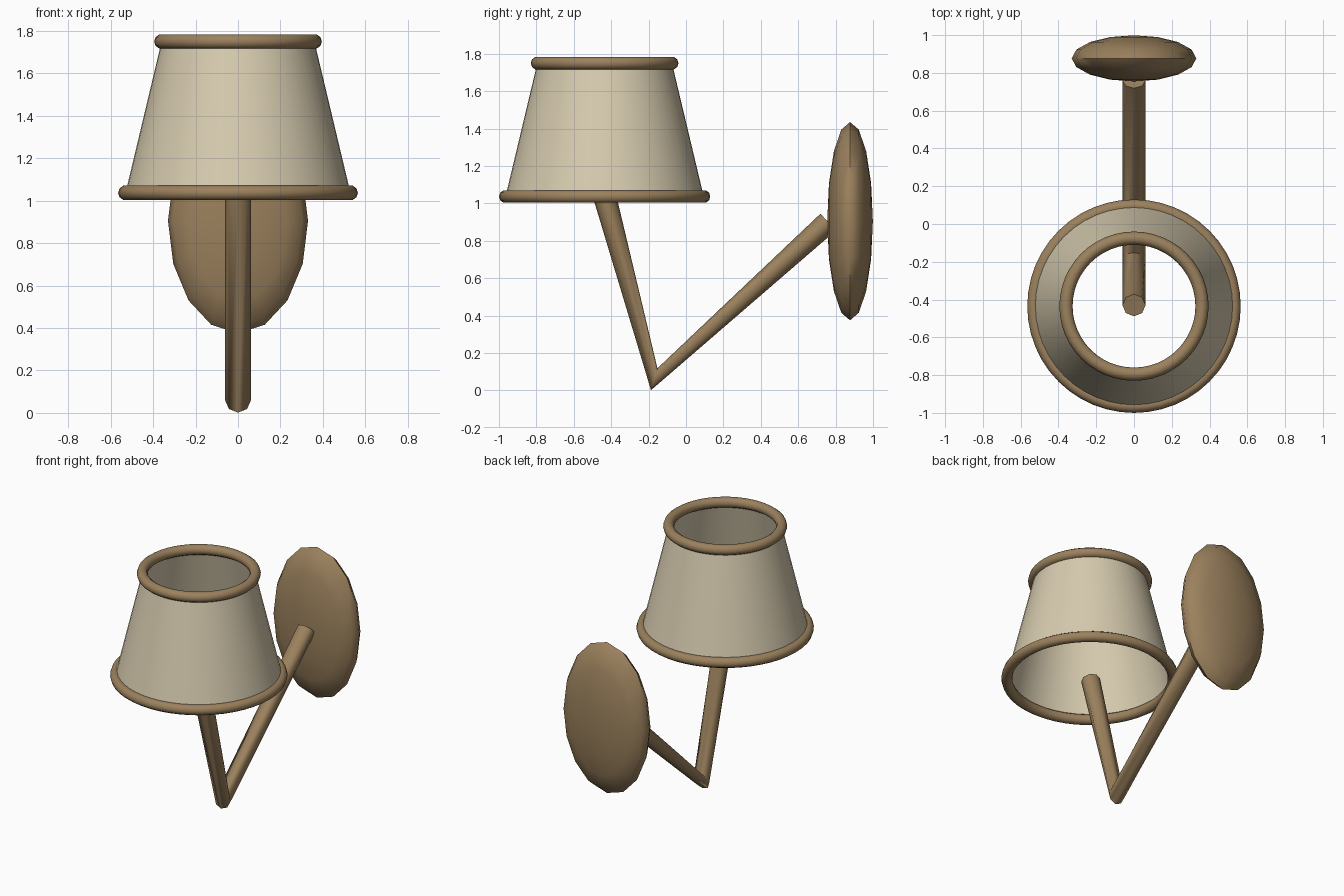
import bpy, bmesh, math
from mathutils import Vector, Matrix

cube = bpy.data.objects.get("Cube")
if cube:
    bpy.data.objects.remove(cube, do_unlink=True)


def material(name, rgb):
    m = bpy.data.materials.new(name)
    m.use_nodes = True
    m.diffuse_color = (*rgb, 1)
    m.node_tree.nodes["Principled BSDF"].inputs["Base Color"].default_value = (*rgb, 1)
    return m


BRASS = material("aged_brass", (0.33, 0.22, 0.11))
CREAM = material("cream_fabric", (0.68, 0.60, 0.43))

SHADE_Y = -0.435
LOW_Z, LOW_R = 1.037, 0.53
TOP_Z, TOP_R = 1.75, 0.36


def finish(obj, name, mat, angle=60):
    obj.name = obj.data.name = name
    obj.data.materials.append(mat)
    bpy.ops.object.select_all(action='DESELECT')
    obj.select_set(True)
    bpy.context.view_layer.objects.active = obj
    bpy.ops.object.shade_smooth_by_angle(angle=math.radians(angle))
    return obj


def from_bmesh(bm, name, mat, angle=60):
    mesh = bpy.data.meshes.new(name)
    bm.to_mesh(mesh)
    bm.free()
    obj = bpy.data.objects.new(name, mesh)
    bpy.context.collection.objects.link(obj)
    return finish(obj, name, mat, angle)


# Open tapered lamp shade
bm = bmesh.new()
bmesh.ops.create_cone(bm, cap_ends=False, segments=48, radius1=LOW_R, radius2=TOP_R,
                      depth=TOP_Z - LOW_Z,
                      matrix=Matrix.Translation((0, SHADE_Y, (LOW_Z + TOP_Z) / 2)))
from_bmesh(bm, "lamp_shade", CREAM)

# Rounded rims at both ends of the shade
for name, z, r in (("lower_rim", LOW_Z, LOW_R), ("upper_rim", TOP_Z, TOP_R)):
    bpy.ops.mesh.primitive_torus_add(location=(0, SHADE_Y, z), major_radius=r,
                                     minor_radius=0.035, major_segments=48,
                                     minor_segments=10)
    finish(bpy.context.object, name, BRASS)

# Bent arm: an eight-sided tube that pinches at the elbow
path = [Vector(p) for p in ((0, -0.43, 1.02), (0, -0.17, 0.06), (0, 0.76, 0.90))]
first = (path[1] - path[0]).normalized()
second = (path[2] - path[1]).normalized()
tangents = (first, (first + second).normalized(), second)
SIDES, RADIUS = 8, 0.061
side = Vector((1, 0, 0))
bm = bmesh.new()
rings = []
for point, tangent in zip(path, tangents):
    across = tangent.cross(side)
    angles = [2 * math.pi * i / SIDES for i in range(SIDES)]
    rings.append([bm.verts.new(point + RADIUS * (math.cos(a) * side + math.sin(a) * across))
                  for a in angles])
for a, b in zip(rings, rings[1:]):
    for i in range(SIDES):
        j = (i + 1) % SIDES
        bm.faces.new((a[i], a[j], b[j], b[i]))
bm.faces.new(rings[0])
bm.faces.new(rings[-1])
bmesh.ops.recalc_face_normals(bm, faces=bm.faces)
from_bmesh(bm, "bent_arm", BRASS)

# Flattened oval wall plate
bm = bmesh.new()
bmesh.ops.create_uvsphere(bm, u_segments=16, v_segments=8, radius=1,
                          matrix=Matrix.Translation((0, 0.877, 0.905))
                          @ Matrix.Diagonal((0.33, 0.122, 0.53, 1))
                          @ Matrix.Rotation(math.pi / 2, 4, 'X'))
bmesh.ops.recalc_face_normals(bm, faces=bm.faces)
from_bmesh(bm, "wall_plate", BRASS)
